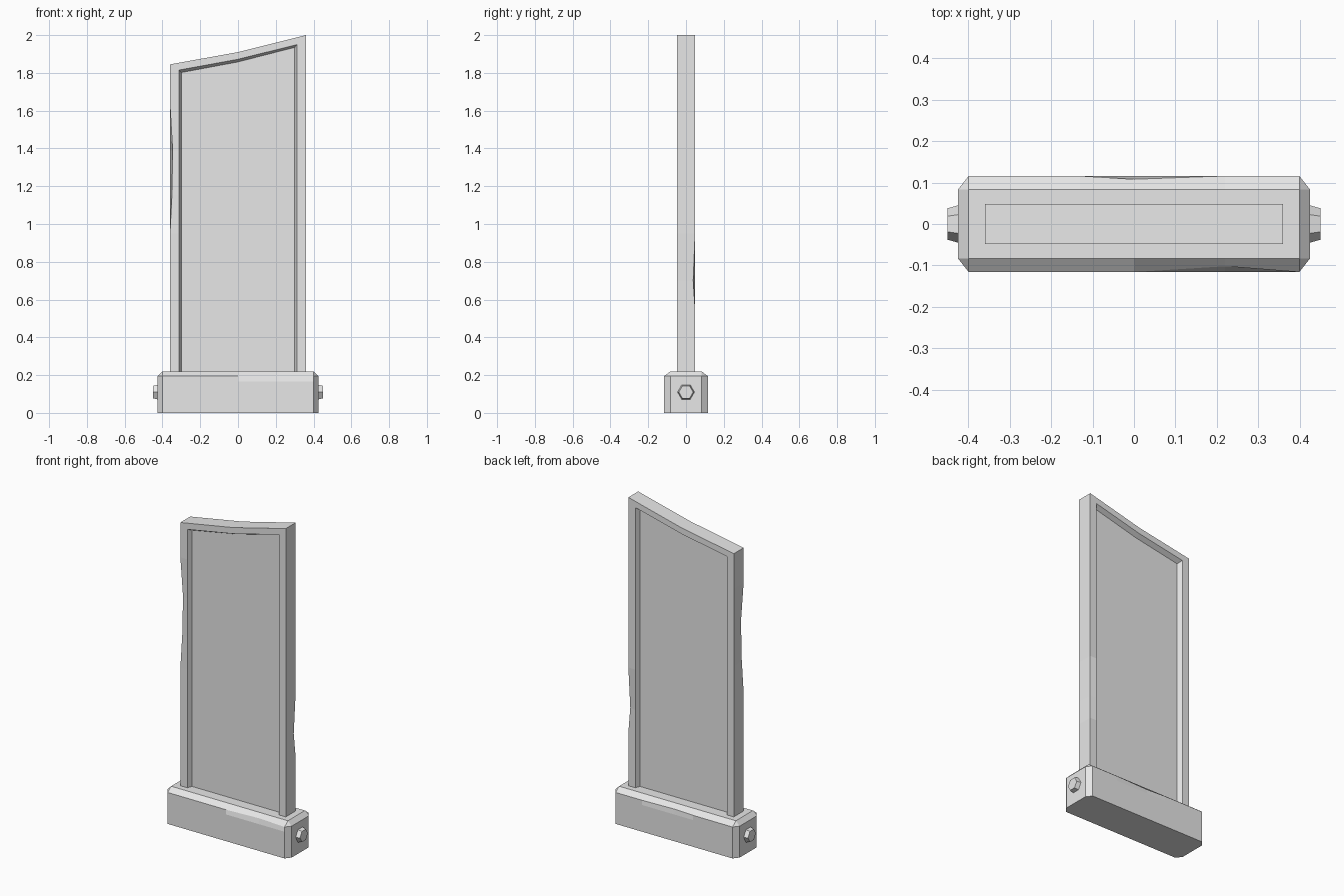
import bpy
import bmesh
from math import pi
from mathutils import Matrix, Vector

cube = bpy.data.objects.get("Cube")
if cube:
    bpy.data.objects.remove(cube, do_unlink=True)

grey = bpy.data.materials.new("plain grey")
grey.use_nodes = True
grey.diffuse_color = (0.8, 0.8, 0.8, 1)
grey.node_tree.nodes["Principled BSDF"].inputs["Base Color"].default_value = (0.8, 0.8, 0.8, 1)


def finish(bm, name):
    bmesh.ops.recalc_face_normals(bm, faces=bm.faces[:])
    mesh = bpy.data.meshes.new(name)
    bm.to_mesh(mesh)
    bm.free()
    mesh.materials.append(grey)
    obj = bpy.data.objects.new(name, mesh)
    bpy.context.collection.objects.link(obj)
    return obj


# Slab: matching outlines at several depths, bridged into a recessed frame
SIDE_HEIGHTS = (0.55, 0.7, 0.95, 1.15, 1.39, 1.63)
HALF_DEPTH, PANEL_DEPTH = 0.048, 0.018


def outline(bm, half_width, y, tops, bottom):
    left, middle, right = tops
    points = [(-half_width, bottom)]
    points += [(-half_width, z) for z in SIDE_HEIGHTS]
    points += [(-half_width, left), (0, middle), (half_width, right)]
    points += [(half_width, z) for z in reversed(SIDE_HEIGHTS)]
    points += [(half_width, bottom)]
    return [bm.verts.new((x, y, z)) for x, z in points]


outer = (0.36, (1.845, 1.91, 2.0), 0.1)
lip = (0.313, (1.815, 1.872, 1.95), 0.12)
inner = (0.3, (1.802, 1.858, 1.935), 0.12)

bm = bmesh.new()
layers = [(inner, -PANEL_DEPTH), (lip, -HALF_DEPTH), (outer, -HALF_DEPTH),
          (outer, HALF_DEPTH), (lip, HALF_DEPTH), (inner, PANEL_DEPTH)]
rings = [outline(bm, w, y, tops, bottom) for (w, tops, bottom), y in layers]

# Worn dents on two opposite slab edges
for ring, side, z, push in ((rings[2], -1, 1.39, (0.014, 0.006, 0)),
                            (rings[2], -1, 1.15, (0.01, 0.004, 0)),
                            (rings[3], 1, 0.7, (-0.006, -0.01, 0))):
    for v in ring:
        if v.co.x * side > 0 and abs(v.co.z - z) < 0.001:
            v.co += Vector(push)

for a, b in zip(rings, rings[1:]):
    for i in range(len(a)):
        j = (i + 1) % len(a)
        bm.faces.new((a[i], a[j], b[j], b[i]))
bm.faces.new(rings[0])
bm.faces.new(rings[-1])
finish(bm, "framed_slab")

# Base: block with chamfered upright and top edges, slightly worn
WIDTH, DEPTH, HEIGHT, CHAMFER, STRETCH = 0.85, 0.232, 0.22, 0.026, 1.27
bm = bmesh.new()
bmesh.ops.create_cube(bm, size=1)
bmesh.ops.scale(bm, vec=(WIDTH, DEPTH / STRETCH, HEIGHT), verts=bm.verts)
bmesh.ops.translate(bm, vec=(0, 0, HEIGHT / 2), verts=bm.verts)
edges = [e for e in bm.edges if max(v.co.z for v in e.verts) > 0.1]
bmesh.ops.bevel(bm, geom=edges, offset=CHAMFER, segments=1, profile=0.5,
                affect='EDGES', clamp_overlap=True)
bmesh.ops.scale(bm, vec=(1, STRETCH, 1), verts=bm.verts)

cuts = [((x, 0, 0), (1, 0, 0)) for x in (-0.13, 0, 0.22)] + [((0, 0, 0.165), (0, 0, 1))]
for co, normal in cuts:
    bmesh.ops.bisect_plane(bm, geom=bm.verts[:] + bm.edges[:] + bm.faces[:],
                           plane_co=co, plane_no=normal)
for v in bm.verts:
    if abs(v.co.z - (HEIGHT - CHAMFER)) < 0.003:
        if abs(v.co.x - 0.22) < 0.001 and v.co.y < 0:
            v.co += Vector((0, 0.014, 0))
        elif abs(v.co.x) < 0.001 and v.co.y > 0:
            v.co += Vector((0, -0.008, 0))
finish(bm, "base_block")

# Tapered six-sided bolt on each end of the base
for name, side in (("left_bolt", 1), ("right_bolt", -1)):
    bm = bmesh.new()
    bmesh.ops.create_cone(bm, cap_ends=True, segments=6, radius1=0.049,
                          radius2=0.038, depth=0.04)
    bmesh.ops.rotate(bm, matrix=Matrix.Rotation(side * pi / 2, 3, 'Y'), verts=bm.verts)
    # Put a corner of the hexagon toward the front and back
    if max(v.co.y for v in bm.verts) < 0.047:
        bmesh.ops.rotate(bm, matrix=Matrix.Rotation(pi / 6, 3, 'X'), verts=bm.verts)
    bmesh.ops.translate(bm, vec=(side * 0.43, 0, 0.11), verts=bm.verts)
    finish(bm, name)
